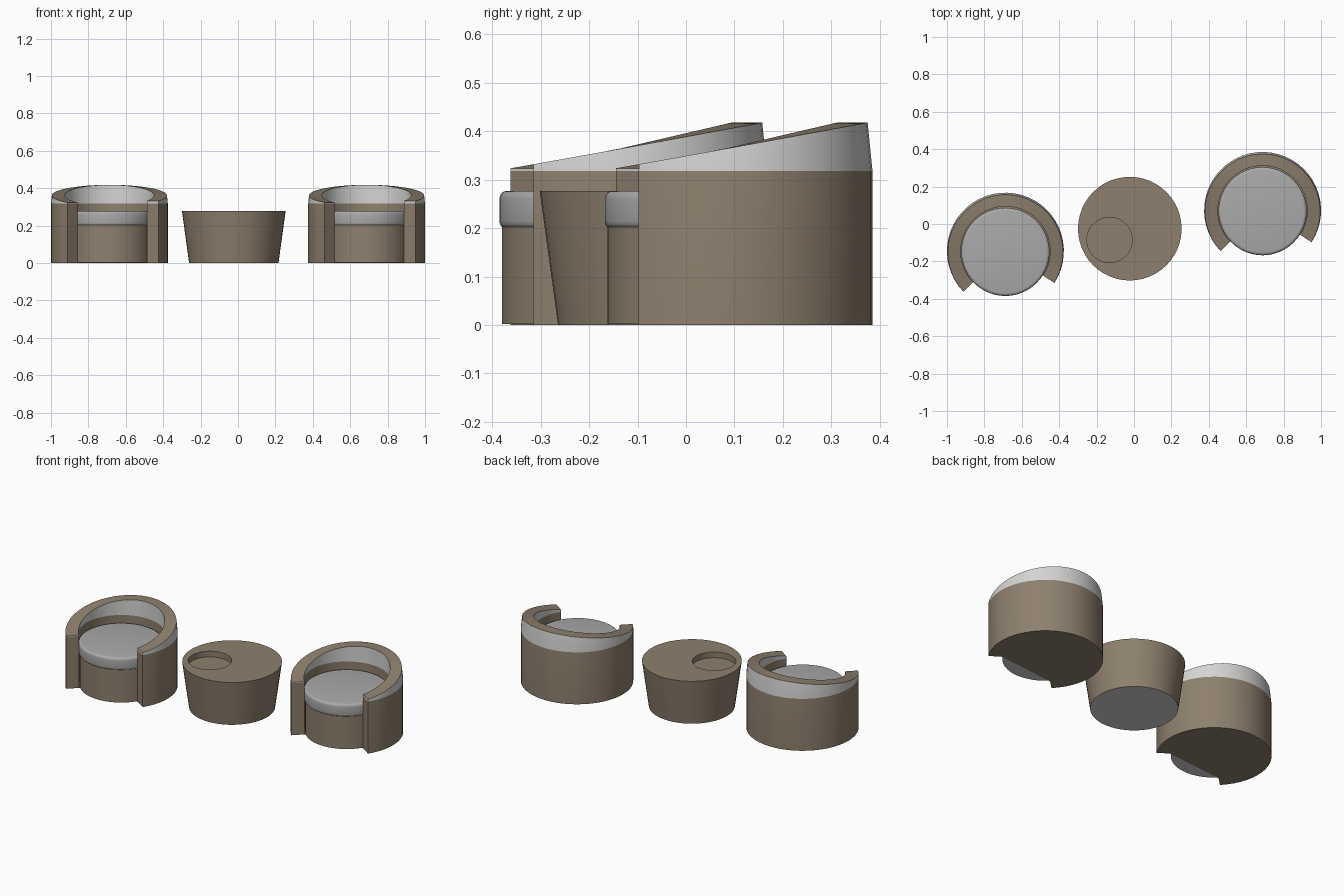
import bpy, bmesh, math

if "Cube" in bpy.data.objects:
    bpy.data.objects.remove(bpy.data.objects["Cube"])


def material(name, rgb):
    m = bpy.data.materials.new(name)
    m.diffuse_color = (*rgb, 1)
    m.use_nodes = True
    m.node_tree.nodes["Principled BSDF"].inputs["Base Color"].default_value = m.diffuse_color
    return m


BROWN = material("brown_fabric", (0.270, 0.216, 0.156))
GREY = material("cushion_grey", (0.40, 0.40, 0.40))
PALE = material("pale_grey", (0.66, 0.66, 0.655))


def finish(name, bm, mats, loc):
    bmesh.ops.recalc_face_normals(bm, faces=bm.faces)
    me = bpy.data.meshes.new(name)
    bm.to_mesh(me)
    bm.free()
    for m in mats:
        me.materials.append(m)
    ob = bpy.data.objects.new(name, me)
    bpy.context.collection.objects.link(ob)
    ob.location = loc
    bpy.ops.object.select_all(action='DESELECT')
    ob.select_set(True)
    bpy.context.view_layer.objects.active = ob
    bpy.ops.object.shade_smooth_by_angle(angle=math.radians(35))
    return ob


def lathe(name, rings, mats, loc, n=48):
    """Closed solid from (radius, z, centre x, centre y) rings, capped at both ends.
    The bottom cap takes the second material."""
    bm = bmesh.new()
    loops = [[bm.verts.new((cx + r * math.cos(math.tau * i / n),
                            cy + r * math.sin(math.tau * i / n), z)) for i in range(n)]
             for r, z, cx, cy in rings]
    for a, b in zip(loops, loops[1:]):
        for i in range(n):
            j = (i + 1) % n
            bm.faces.new((a[i], a[j], b[j], b[i]))
    bm.faces.new(loops[0]).material_index = len(mats) - 1
    bm.faces.new(loops[-1])
    return finish(name, bm, mats, loc)


R_OUT, R_IN, Z_BAND = 0.3125, 0.239, 0.318


def shell(name, loc, n=36):
    """Wrap-around back: brown wall, pale sloping band, brown rim."""
    bm = bmesh.new()
    a0, a1 = math.radians(-33), math.radians(224)
    cols = []
    for i in range(n + 1):
        a = a0 + (a1 - a0) * i / n
        c, s = math.cos(a), math.sin(a)
        z_top = 0.323 + (R_OUT * s + 0.22) * 0.178
        r_top = R_OUT - 0.1 * (z_top - Z_BAND)
        prof = [(R_IN, 0), (R_OUT, 0), (R_OUT, Z_BAND), (r_top, z_top),
                (R_IN, z_top), (R_IN, Z_BAND)]
        cols.append([bm.verts.new((r * c, r * s, z)) for r, z in prof])
    for p, q in zip(cols, cols[1:]):
        for k in range(1, 6):
            m = (k + 1) % 6
            f = bm.faces.new((p[k], q[k], q[m], p[m]))
            f.material_index = 1 if k in (2, 4) else 0
    # arm ends: brown front with a thin pale tip
    for c in (cols[0], cols[-1]):
        bm.faces.new((c[0], c[1], c[2], c[5]))
        bm.faces.new((c[5], c[2], c[3], c[4])).material_index = 1
    # underside: ring plus filled middle, closed by a straight chord
    for p, q in zip(cols, cols[1:]):
        bm.faces.new((p[0], p[1], q[1], q[0]))
    bm.faces.new([c[0] for c in cols])
    return finish(name, bm, [BROWN, PALE], loc)


def chair(side, x, y):
    shell(side + "_chair_back", (x, y, 0))
    sy = y - 0.004
    lathe(side + "_chair_base", [(0.231, 0.002, 0, 0), (0.231, 0.205, 0, 0)],
          [BROWN, PALE], (x, sy, 0))
    # cushion with rounded edges
    r, z0, z1, b = 0.236, 0.198, 0.277, 0.016
    arc = [math.radians(t) for t in (0, 22.5, 45, 67.5, 90)]
    prof = [(r - b + b * math.sin(t), z0 + b - b * math.cos(t), 0, 0) for t in arc]
    prof += [(r - b + b * math.cos(t), z1 - b + b * math.sin(t), 0, 0) for t in arc]
    lathe(side + "_chair_cushion", prof, [GREY], (x, sy, 0))


chair("left", -0.6875, -0.145)
chair("right", 0.6875, 0.0725)

# Tapered table with a round recess in its top
hx, hy, hr, top = -0.108, -0.06, 0.121, 0.277
lathe("table", [(0.239, 0, 0, 0), (0.277, top, 0, 0), (hr, top, hx, hy),
                (hr, top - 0.035, hx, hy)],
      [BROWN, PALE], (-0.0225, -0.025, 0))
